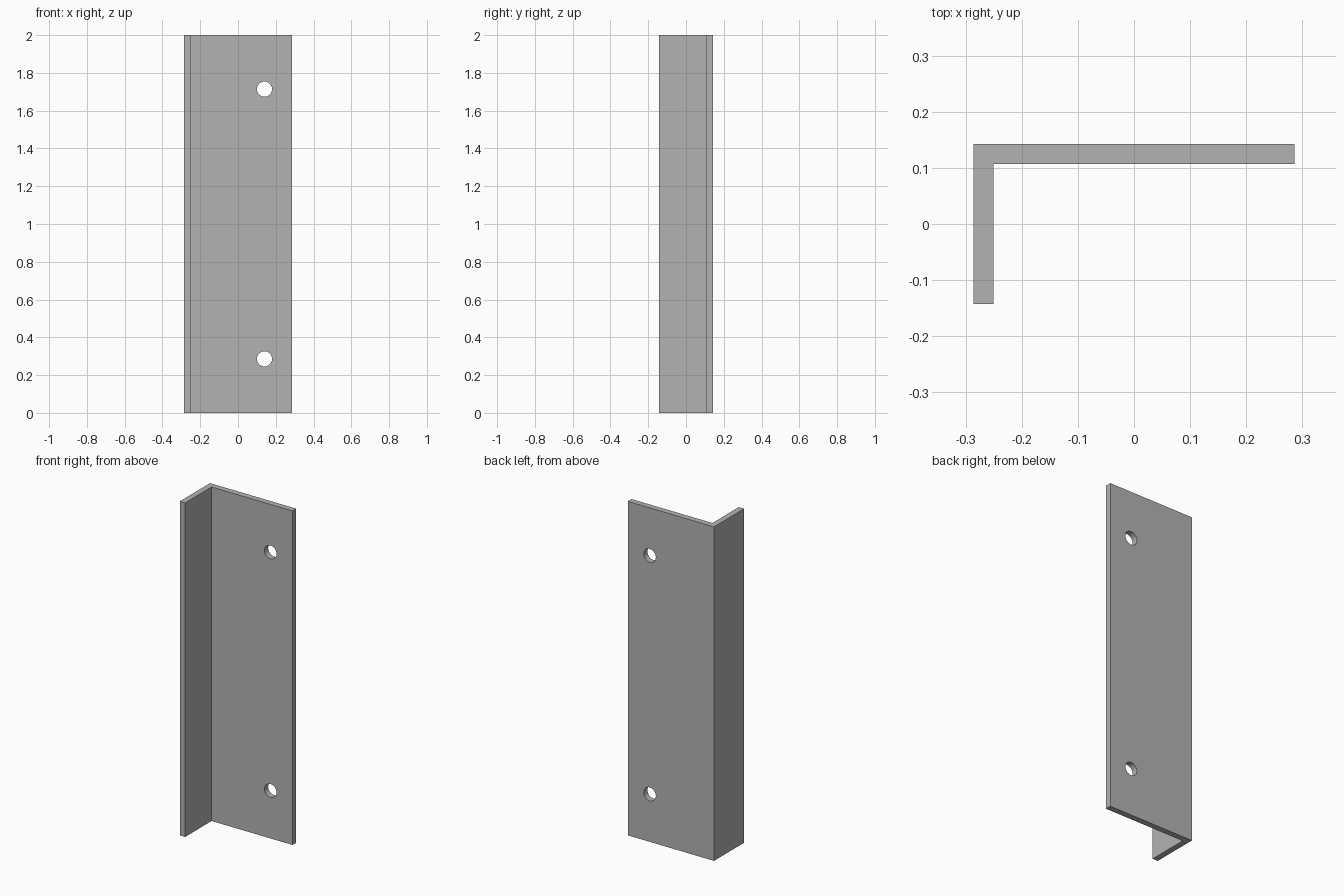
import bpy
import bmesh
from mathutils import Vector

cube = bpy.data.objects.get("Cube")
if cube:
    bpy.data.objects.remove(cube, do_unlink=True)

W, D, H, T = 0.2857, 0.1429, 2.0, 0.0357   # half width, half depth, height, thickness
HOLE_R, HOLE_X, HOLE_Z = 0.04, 0.14, (0.286, 1.714)

# Plain grey metal
grey = bpy.data.materials.new("grey metal")
grey.use_nodes = True
colour = (0.45, 0.45, 0.45, 1)
grey.diffuse_color = colour
grey.node_tree.nodes["Principled BSDF"].inputs["Base Color"].default_value = colour

# L-shaped profile extruded upward
profile = [(-W, -D), (-W + T, -D), (-W + T, D - T), (W, D - T), (W, D), (-W, D)]
bm = bmesh.new()
base = bm.faces.new([bm.verts.new((x, y, 0)) for x, y in profile])
top = bmesh.ops.extrude_face_region(bm, geom=[base])["geom"]
bmesh.ops.translate(bm, vec=Vector((0, 0, H)),
                    verts=[v for v in top if isinstance(v, bmesh.types.BMVert)])
bmesh.ops.recalc_face_normals(bm, faces=bm.faces)
mesh = bpy.data.meshes.new("angle_bracket")
bm.to_mesh(mesh)
bm.free()
mesh.materials.append(grey)
bracket = bpy.data.objects.new("angle_bracket", mesh)
bpy.context.collection.objects.link(bracket)

# Screw holes through the wide flange
cutters = []
for z in HOLE_Z:
    bpy.ops.mesh.primitive_cylinder_add(vertices=48, radius=HOLE_R, depth=T * 4,
                                        location=(HOLE_X, D - T / 2, z),
                                        rotation=(1.570796, 0, 0))
    cutter = bpy.context.object
    cutter.name = "hole_cutter"
    cutter.hide_render = True
    cutter.data.materials.append(grey)
    cutters.append(cutter)
    cut = bracket.modifiers.new("screw_hole", "BOOLEAN")
    cut.operation = "DIFFERENCE"
    cut.solver = "EXACT"
    cut.object = cutter

# Apply the cuts and discard the cutters
bpy.ops.object.select_all(action="DESELECT")
bracket.select_set(True)
bpy.context.view_layer.objects.active = bracket
for name in [m.name for m in bracket.modifiers]:
    bpy.ops.object.modifier_apply(modifier=name)
for cutter in cutters:
    bpy.data.objects.remove(cutter, do_unlink=True)
bpy.ops.object.shade_smooth_by_angle(angle=0.5)
